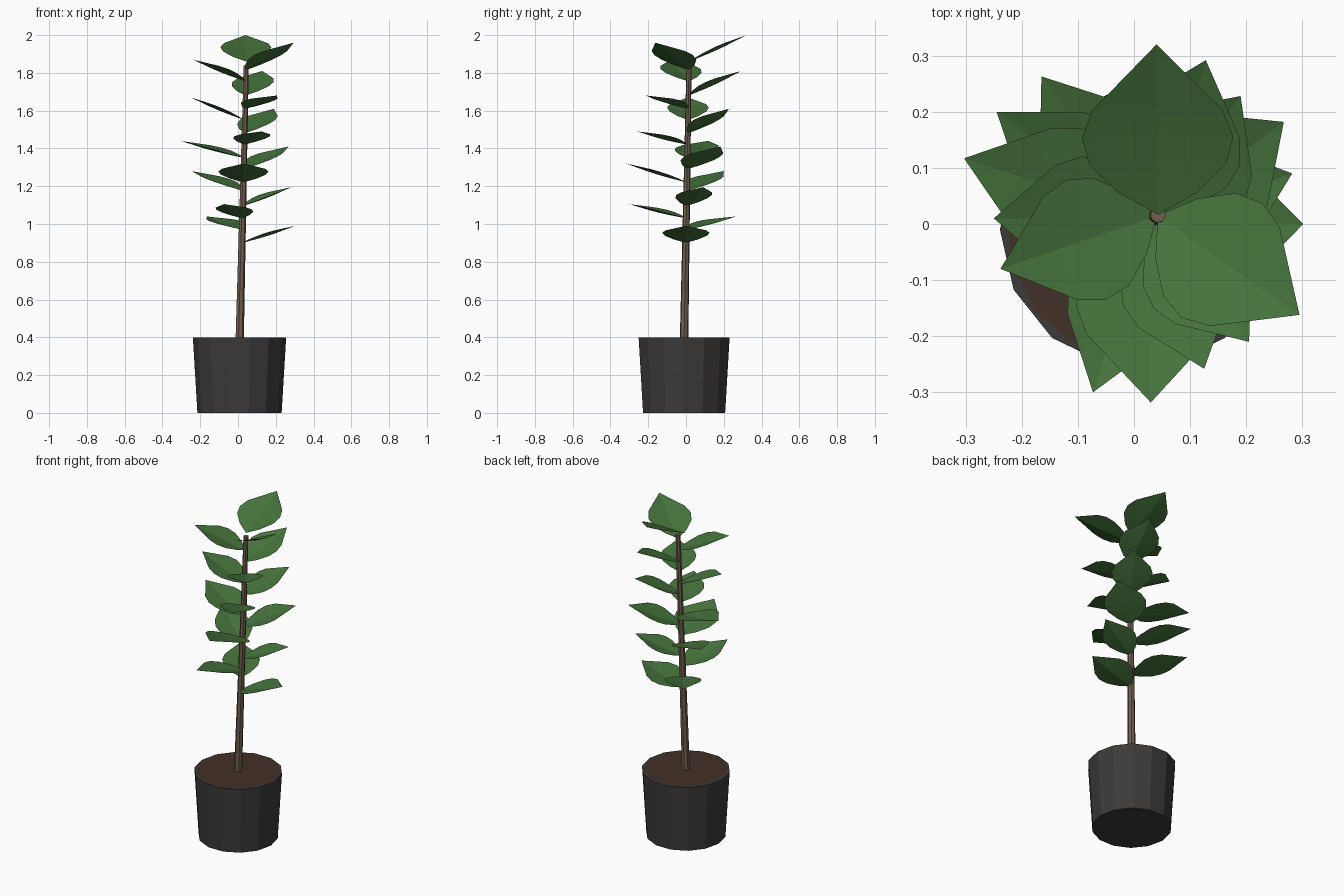
import bpy, bmesh, math
from mathutils import Vector, Matrix

if "Cube" in bpy.data.objects:
    bpy.data.objects.remove(bpy.data.objects["Cube"])


def material(name, rgb):
    m = bpy.data.materials.new(name)
    m.diffuse_color = (*rgb, 1)
    m.use_nodes = True
    m.node_tree.nodes["Principled BSDF"].inputs["Base Color"].default_value = m.diffuse_color
    return m


POT = material("dark_pot", (0.046, 0.043, 0.042))
SOIL = material("brown_soil", (0.055, 0.03, 0.02))
BARK = material("bark", (0.17, 0.115, 0.08))
LEAF = material("green_leaf", (0.06, 0.17, 0.045))


def add_object(name, bm, mat):
    mesh = bpy.data.meshes.new(name)
    bm.to_mesh(mesh)
    bm.free()
    mesh.materials.append(mat)
    ob = bpy.data.objects.new(name, mesh)
    bpy.context.collection.objects.link(ob)
    return ob


def frustum(name, p0, p1, r0, r1, sides, mat):
    """Tapered, slightly sheared cylinder from p0 to p1 with level ends."""
    bm = bmesh.new()
    rings = []
    for p, r in ((p0, r0), (p1, r1)):
        rings.append([bm.verts.new((p[0] + r * math.cos(a), p[1] + r * math.sin(a), p[2]))
                      for a in (2 * math.pi * i / sides for i in range(sides))])
    for i in range(sides):
        j = (i + 1) % sides
        bm.faces.new((rings[0][i], rings[0][j], rings[1][j], rings[1][i]))
    bm.faces.new(rings[0][::-1])
    bm.faces.new(rings[1])
    return add_object(name, bm, mat)


# Pot, soil and leaning trunk
frustum("pot", (0.008, -0.01, 0), (0.008, -0.01, 0.4), 0.223, 0.247, 14, POT)
bm = bmesh.new()
bmesh.ops.create_circle(bm, cap_ends=True, segments=14, radius=0.235,
                        matrix=Matrix.Translation((0.008, -0.01, 0.402)))
add_object("soil", bm, SOIL)
BASE, TOP = Vector((0.008, -0.01, 0.395)), Vector((0.043, 0.016, 1.84))
frustum("trunk", BASE, TOP, 0.023, 0.014, 7, BARK)

# Half outline of a leaf: (fraction of length, fraction of half width)
OUTLINE = [(0.14, 0.52), (0.31, 0.90), (0.47, 1.0), (0.63, 0.86)]


def leaf(name, base, tip, width):
    """Pointed leaf folded along its midrib, with raised margins."""
    axis = tip - base
    side = Vector((0, 0, 1)).cross(axis).normalized()
    up = axis.cross(side).normalized()
    bm = bmesh.new()
    start, end = bm.verts.new(base), bm.verts.new(tip)
    rib = [bm.verts.new(base + axis * t - up * 0.006 * math.sin(math.pi * t))
           for t, _ in OUTLINE]
    for s in (1, -1):
        edge = [bm.verts.new(base + axis * t + side * (s * w * width / 2) + up * 0.012 * w)
                for t, w in OUTLINE]
        faces = [(start, rib[0], edge[0]), (rib[-1], end, edge[-1])]
        faces += [(rib[i], rib[i + 1], edge[i + 1], edge[i]) for i in range(len(rib) - 1)]
        for f in faces:
            bm.faces.new(f if s > 0 else f[::-1])
    return add_object(name, bm, LEAF)


# Leaves from the top down: tip x, tip y, tip z, base z, width
LEAVES = [
    (0.04, 0.32, 2.00, 1.86, 0.27), (0.295, -0.162, 1.96, 1.815, 0.25),
    (-0.238, -0.08, 1.87, 1.755, 0.225), (0.128, 0.292, 1.81, 1.68, 0.23),
    (0.205, -0.21, 1.68, 1.61, 0.20), (-0.25, 0.01, 1.67, 1.55, 0.22),
    (0.19, 0.228, 1.61, 1.48, 0.23), (0.125, -0.258, 1.49, 1.42, 0.20),
    (-0.303, 0.117, 1.44, 1.35, 0.235), (0.267, 0.182, 1.41, 1.29, 0.24),
    (0.03, -0.318, 1.32, 1.22, 0.265), (-0.245, 0.20, 1.28, 1.175, 0.21),
    (0.282, 0.09, 1.195, 1.095, 0.20), (-0.073, -0.30, 1.105, 1.03, 0.20),
    (-0.165, 0.263, 1.04, 0.97, 0.21), (0.302, 0.0, 0.99, 0.90, 0.25),
]
for i, (x, y, z, zb, w) in enumerate(LEAVES):
    root = BASE.lerp(TOP, (zb - BASE.z) / (TOP.z - BASE.z))
    leaf(f"leaf_{i + 1}", root, Vector((x, y, z)), w)
